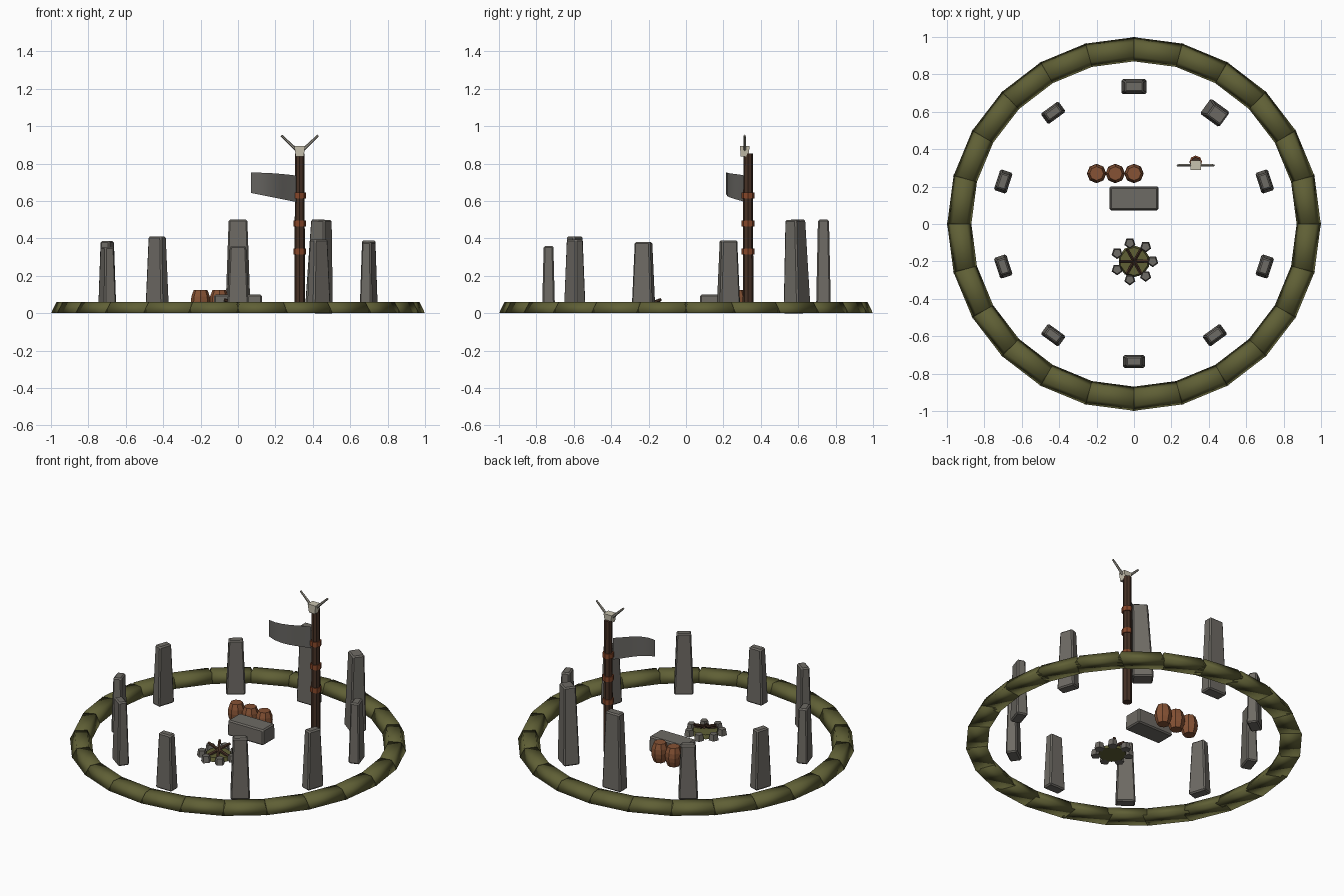
import bpy, bmesh, math
from mathutils import Vector, Matrix

if "Cube" in bpy.data.objects:
    bpy.data.objects.remove(bpy.data.objects["Cube"])


def material(name, rgb):
    m = bpy.data.materials.new(name)
    m.diffuse_color = (*rgb, 1)
    m.use_nodes = True
    m.node_tree.nodes["Principled BSDF"].inputs["Base Color"].default_value = m.diffuse_color
    return m


STONE = material("grey stone", (0.155, 0.145, 0.128))
MOSS = material("moss green", (0.115, 0.115, 0.036))
WOOD = material("dark wood", (0.060, 0.030, 0.018))
RUST = material("rust binding", (0.24, 0.062, 0.022))
CASK = material("barrel wood", (0.24, 0.085, 0.035))
BONE = material("bone", (0.58, 0.54, 0.43))
HORN = material("horn", (0.33, 0.31, 0.26))
CLOTH = material("grey cloth", (0.13, 0.125, 0.115))


def finish(bm, name, mat, matrix=Matrix(), bevel=0.0, smooth=False):
    bmesh.ops.recalc_face_normals(bm, faces=bm.faces)
    me = bpy.data.meshes.new(name)
    for f in bm.faces:
        f.smooth = smooth
    bm.to_mesh(me)
    bm.free()
    me.materials.append(mat)
    ob = bpy.data.objects.new(name, me)
    ob.matrix_world = matrix
    bpy.context.collection.objects.link(ob)
    if bevel:
        b = ob.modifiers.new("bevel", "BEVEL")
        b.width, b.segments = bevel, 1
    return ob


def block(name, mat, bottom, top, h, matrix, bevel=0.0, smooth=False):
    """Tapered box standing on z = 0; bottom and top are (width, depth)."""
    bm = bmesh.new()
    bmesh.ops.create_cube(bm, size=1)
    for v in bm.verts:
        w, d = top if v.co.z > 0 else bottom
        v.co = (v.co.x * w, v.co.y * d, (v.co.z + 0.5) * h)
    return finish(bm, name, mat, matrix, bevel, smooth)


def rod(name, mat, a, b, r1, r2, sides=6):
    a, b = Vector(a), Vector(b)
    bm = bmesh.new()
    bmesh.ops.create_cone(bm, cap_ends=True, segments=sides, radius1=r1,
                          radius2=r2, depth=(b - a).length)
    rot = (b - a).to_track_quat('Z', 'Y').to_matrix().to_4x4()
    return finish(bm, name, mat, Matrix.Translation((a + b) / 2) @ rot)


def around(radius, deg, centre=(0, 0)):
    """Place at an angle, local y pointing outward and local x tangential."""
    t = math.radians(deg)
    return (Matrix.Translation((centre[0] + radius * math.cos(t),
                                centre[1] + radius * math.sin(t), 0))
            @ Matrix.Rotation(t - math.pi / 2, 4, 'Z'))


# mossy earth bank of 24 overlapping segments
for i in range(24):
    block("bank_segment", MOSS, (0.275, 0.128), (0.235, 0.075), 0.06,
          around(0.926, 7.5 + 15 * i), smooth=True)

# ring of standing stones, heights counter-clockwise from 18 degrees
heights = [0.39, 0.50, 0.50, 0.35, 0.385, 0.355, 0.41, 0.36, 0.395, 0.38]
for i, h in enumerate(heights):
    w, d = (0.135, 0.08) if h > 0.45 else (0.117, 0.07)
    if i == 1:
        w, d = 0.125, 0.10
    m = around(0.735, 18 + 36 * i)
    if i == 1:
        m = m @ Matrix.Rotation(math.radians(2), 4, 'Y')
    block("standing_stone", STONE, (w, d), (w * 0.74, d * 0.74), h, m, 0.008)

# altar slab
block("altar", STONE, (0.262, 0.128), (0.255, 0.122), 0.1,
      Matrix.Translation((0, 0.137, 0)), 0.008)

# barrels: lathe of a bulging profile
for x in (-0.2, -0.1, 0.0):
    bm = bmesh.new()
    rings = []
    for r, z in ((0.037, 0), (0.049, 0.035), (0.052, 0.062), (0.049, 0.09), (0.037, 0.123)):
        rings.append([bm.verts.new((r * math.cos(k * math.pi / 4), r * math.sin(k * math.pi / 4), z))
                      for k in range(8)])
    for lo, hi in zip(rings, rings[1:]):
        for k in range(8):
            n = (k + 1) % 8
            bm.faces.new((lo[k], lo[n], hi[n], hi[k]))
    bm.faces.new(rings[0])
    bm.faces.new(rings[-1])
    finish(bm, "barrel", CASK, Matrix.Translation((x, 0.27, 0)))

# campfire: ash bed, stones and crossed logs
fire = (0, -0.2)
rod("ash_bed", MOSS, (*fire, 0), (*fire, 0.025), 0.085, 0.075, 10)
for i in range(7):
    c = around(0.1, 360 / 7 * i, fire).translation
    rod("hearth_stone", STONE, c, c + Vector((0, 0, 0.04)), 0.031, 0.024, 5)
for i in range(3):
    t = math.radians(60 * i + 60)
    v = Vector((math.cos(t), math.sin(t), 0.35)) * 0.075
    c = Vector((*fire, 0.046))
    rod("fire_log", WOOD, c - v, c + v, 0.011, 0.009)

# totem pole with bindings
px, py = 0.33, 0.332
rod("pole", WOOD, (px, py, 0), (px, py, 0.855), 0.029, 0.025, 8)
for z in (0.33, 0.48, 0.63):
    rod("pole_binding", RUST, (px, py, z - 0.016), (px, py, z + 0.016), 0.034, 0.034, 8)

# skull and horns
block("skull", BONE, (0.042, 0.045), (0.058, 0.05), 0.055,
      Matrix.Translation((px, 0.314, 0.838)))
for s in (-1, 1):
    rod("horn", HORN, (px + s * 0.02, 0.314, 0.875), (px + s * 0.098, 0.314, 0.95), 0.009, 0.006)

# hanging banner: thin upright wavy sheet
bm = bmesh.new()
wave = [(0.07, 0.222), (0.115, 0.215), (0.16, 0.223), (0.2, 0.24), (0.235, 0.262),
        (0.27, 0.288), (0.31, 0.312)]
prev = None
for x, y in wave:
    t = (x - 0.07) / 0.24
    cur = (bm.verts.new((x, y, 0.643 - 0.048 * t)),
           bm.verts.new((x, y, 0.752 - 0.016 * t * t)))
    if prev:
        bm.faces.new((prev[0], cur[0], cur[1], prev[1]))
    prev = cur
finish(bm, "banner", CLOTH, smooth=True)
